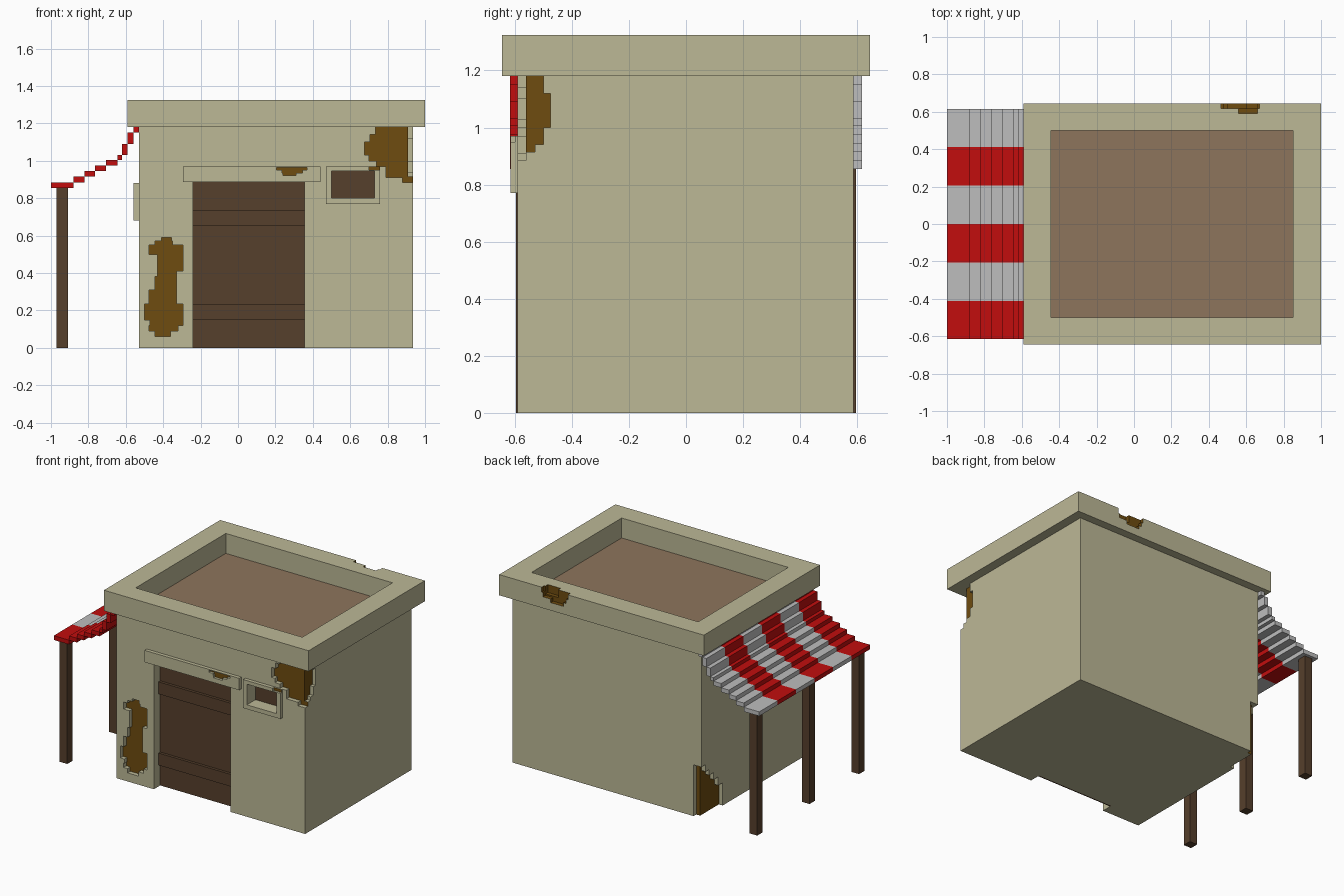
import bpy
import bmesh
from mathutils import Vector

cube = bpy.data.objects.get("Cube")
if cube:
    bpy.data.objects.remove(cube, do_unlink=True)


def material(name, r, g, b):
    m = bpy.data.materials.new(name)
    m.use_nodes = True
    m.diffuse_color = (r, g, b, 1)
    m.node_tree.nodes["Principled BSDF"].inputs["Base Color"].default_value = (r, g, b, 1)
    return m


PLASTER = material("sand plaster", .503, .479, .305)
DAMAGE = material("exposed brown", .156, .072, .005)
WOOD = material("dark wood", .093, .05, .025)
EARTH = material("roof earth", .27, .178, .107)
RED = material("red cloth", .539, .004, .004)
WHITE = material("white cloth", .515, .515, .515)


def finish(name, bm, mats):
    bmesh.ops.recalc_face_normals(bm, faces=bm.faces)
    mesh = bpy.data.meshes.new(name)
    bm.to_mesh(mesh)
    bm.free()
    for m in mats:
        mesh.materials.append(m)
    obj = bpy.data.objects.new(name, mesh)
    bpy.context.collection.objects.link(obj)
    return obj


def add_box(bm, x, y, z, index=0):
    verts = bmesh.ops.create_cube(bm, size=1)["verts"]
    for v in verts:
        v.co = [(a + b) / 2 + c * (b - a) for (a, b), c in zip((x, y, z), v.co)]
    for f in verts[0].link_faces[:] + [f for v in verts for f in v.link_faces]:
        f.material_index = index


def box(name, x, y, z, *mats):
    bm = bmesh.new()
    add_box(bm, x, y, z)
    return finish(name, bm, mats)


def cut(target, cutter):
    """Subtract the cutter, then discard it."""
    mod = target.modifiers.new("cut", "BOOLEAN")
    mod.operation = "DIFFERENCE"
    mod.solver = "EXACT"
    mod.object = cutter
    graph = bpy.context.evaluated_depsgraph_get()
    mesh = bpy.data.meshes.new_from_object(target.evaluated_get(graph))
    target.modifiers.clear()
    target.data = mesh
    bpy.data.objects.remove(cutter, do_unlink=True)


def cut_box(target, x, y, z):
    cut(target, box("cutter", x, y, z, PLASTER, DAMAGE))


def chip(target, axis, inner, outer, bottom, rows, all_brown=False):
    """Cut a ragged patch from rows of (top z, start, end); its floor is brown."""
    left, right, low = [], [], bottom
    for top, a, b in rows:
        left += [(a, low), (a, top)]
        right += [(b, low), (b, top)]
        low = top
    outline = []
    for p in left + right[::-1]:
        if p not in outline:
            outline.append(p)
    bm = bmesh.new()
    place = (lambda u, z: (u, inner, z)) if axis == "y" else (lambda u, z: (inner, u, z))
    cap = bm.faces.new([bm.verts.new(place(u, z)) for u, z in outline])
    new = bmesh.ops.extrude_face_region(bm, geom=[cap], use_keep_orig=True)["geom"]
    shift = Vector((0, outer - inner, 0) if axis == "y" else (outer - inner, 0, 0))
    bmesh.ops.translate(bm, vec=shift, verts=[v for v in new if isinstance(v, bmesh.types.BMVert)])
    for f in bm.faces:
        f.material_index = int(all_brown)
    cap.material_index = 1
    cut(target, finish("cutter", bm, (PLASTER, DAMAGE)))


# Walls with door and window openings
walls = box("walls", (-.53, .935), (-.59, .587), (0, 1.18), PLASTER, DAMAGE)
cut_box(walls, (-.24, .355), (-.8, -.515), (-.1, .887))
cut_box(walls, (.5, .73), (-.8, -.515), (.8, .945))
cut_box(walls, (-.8, -.455), (-.115, .115), (.71, .855))

# Crumbled patch beside the door
chip(walls, "y", -.56, -.7, .06, [
    (.09, -.445, -.36), (.12, -.475, -.32), (.15, -.47, -.295), (.235, -.5, -.295),
    (.31, -.475, -.33), (.38, -.445, -.33), (.41, -.43, -.33), (.5, -.43, -.295),
    (.55, -.475, -.295), (.57, -.445, -.35), (.59, -.41, -.355)])

# Crumbled front corner, on both faces
chip(walls, "y", -.56, -.7, .885, [
    (.91, .88, 1), (.97, .79, 1), (1, .74, 1), (1.03, .7, 1),
    (1.1, .675, 1), (1.14, .705, 1), (1.2, .735, 1)])
chip(walls, "x", .91, 1.1, .915, [
    (.94, -.7, -.53), (1, -.7, -.5), (1.12, -.7, -.475), (1.2, -.7, -.5)])

# Crumbled back corner at the ground, on both faces
chip(walls, "x", -.5, -.7, -.1, [
    (.16, .35, .7), (.22, .4, .7), (.27, .45, .7), (.31, .5, .7), (.36, .54, .7)])
chip(walls, "y", .557, .7, -.1, [(.36, -.7, -.47)])

# Roof parapet, chipped at the back, and the roof inside it
rim = box("roof_parapet", (-.59, 1), (-.645, .645), (1.18, 1.325), PLASTER, DAMAGE)
cut_box(rim, (-.445, .85), (-.5, .5), (1, 1.5))
chip(rim, "y", .617, .8, 1.235, [(1.26, .5, .6), (1.29, .48, .66), (1.4, .465, .67)], True)
chip(rim, "y", .59, .8, 1.27, [(1.4, .56, .66)], True)
box("roof_floor", (-.445, .85), (-.5, .5), (1.178, 1.185), EARTH)

# Door, its cross bands and the lintel above
box("door", (-.24, .355), (-.52, -.51), (0, .887), WOOD)
for i, low in enumerate((.15, .65)):
    box(f"door_band_{i + 1}", (-.24, .355), (-.54, -.515), (low, low + .085), WOOD)
lintel = box("door_lintel", (-.295, .44), (-.615, -.59), (.887, .97), PLASTER, DAMAGE)
chip(lintel, "y", -.597, -.7, .92, [(.935, .24, .31), (.95, .235, .345), (.965, .205, .37)])

# Front and side windows
frame = box("front_window_frame", (.47, .76), (-.615, -.59), (.77, .97), PLASTER, DAMAGE)
cut_box(frame, (.5, .73), (-.8, -.5), (.8, .945))
chip(frame, "y", -.6, -.7, .95, [(1, .7, .8)])
box("front_window_pane", (.5, .73), (-.52, -.512), (.8, .945), WOOD)
frame = box("side_window_frame", (-.56, -.53), (-.145, .145), (.68, .88), PLASTER, DAMAGE)
cut_box(frame, (-.8, -.5), (-.115, .115), (.71, .855))
box("side_window_pane", (-.46, -.452), (-.115, .115), (.71, .855), WOOD)

# Striped stepped awning: each step is (outer x, bottom z)
steps = [(-1, .855), (-.88, .885), (-.82, .915), (-.765, .945), (-.705, .975),
         (-.645, 1.005), (-.62, 1.03), (-.59, 1.09), (-.56, 1.15), (-.53, 1.18)]
stripe = 1.232 / 6
bm = bmesh.new()
for (x0, z0), (x1, z1) in zip(steps, steps[1:]):
    for i in range(6):
        y = -.616 + i * stripe
        add_box(bm, (x0, x1), (y, y + stripe), (z0, z1), i % 2)
finish("awning", bm, (RED, WHITE))

# Awning posts
for name, y in (("front", -.565), ("middle", -.015), ("back", .565)):
    box(f"{name}_awning_post", (-.97, -.91), (y - .03, y + .03), (0, .856), WOOD)
